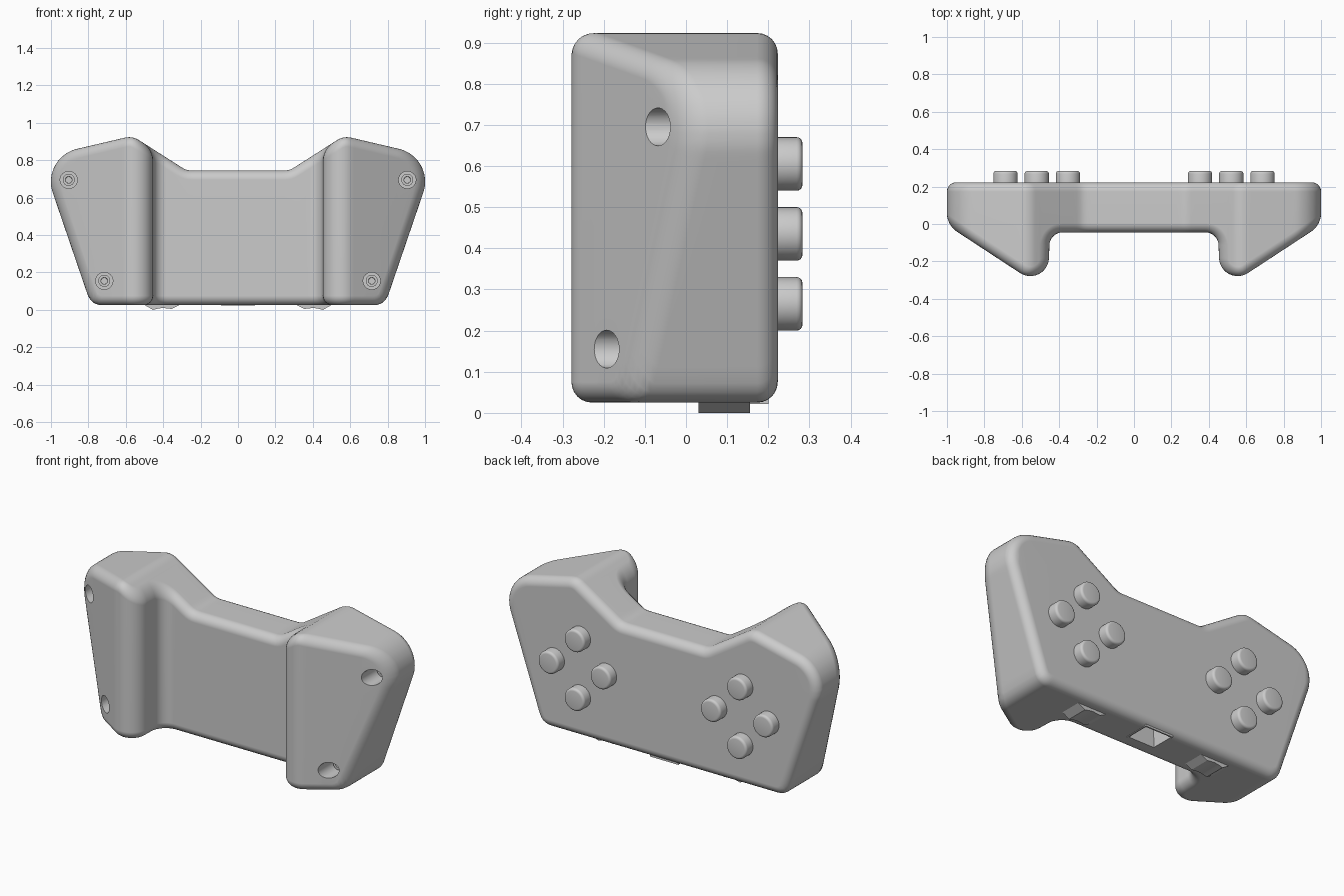
import bpy, bmesh, math
from mathutils import Vector, Matrix

if "Cube" in bpy.data.objects:
    bpy.data.objects.remove(bpy.data.objects["Cube"])

R = 0.05          # edge rounding of the shell
BACK = 0.223      # y of the flat button face
STEPS = 6


def add_object(name, bm, smooth=True):
    mesh = bpy.data.meshes.new(name)
    bmesh.ops.recalc_face_normals(bm, faces=bm.faces)
    bm.to_mesh(mesh)
    bm.free()
    ob = bpy.data.objects.new(name, mesh)
    bpy.context.collection.objects.link(ob)
    if smooth:
        shade(ob)
    return ob


def shade(ob):
    bpy.ops.object.select_all(action='DESELECT')
    ob.select_set(True)
    bpy.context.view_layer.objects.active = ob
    bpy.ops.object.shade_smooth_by_angle(angle=math.radians(32))


def fillet(poly, d, n=12):
    """Open path with rounded corners, shifted d to its left (inside)."""
    p = [Vector(q[:2]) for q in poly]
    left = lambda v: Vector((-v.y, v.x))
    dirs = [(b - a).normalized() for a, b in zip(p, p[1:])]
    out = [p[0] + d * left(dirs[0])]
    for i in range(1, len(p) - 1):
        a, b, r = dirs[i - 1], dirs[i], poly[i][2]
        turn = math.atan2(a.x * b.y - a.y * b.x, a.dot(b))
        sgn = 1 if turn > 0 else -1
        c = p[i] - a * r * math.tan(abs(turn) / 2) + sgn * r * left(a)
        for j in range(n + 1):
            nj = Matrix.Rotation(turn * j / n, 2) @ left(a)
            out.append(c + (d - sgn * r) * nj)
    out.append(p[-1] + d * left(dirs[-1]))
    return out


def interp(chain, x):
    for a, b in zip(chain, chain[1:]):
        if x <= b.x and b.x > a.x:
            return a.y + (b.y - a.y) * (x - a.x) / (b.x - a.x)
    return chain[-1].y


# Right half of the front outline (x, z, radius) and of the top profile (x, y, radius)
OUTLINE = [(0, 0.025), (0.785, 0.025, 0.08), (1.055, 0.815, 0.18),
           (0.565, 0.93, 0.1), (0.275, 0.745, 0.08), (0, 0.745)]
PROFILE = [(0, -0.045), (0.45, -0.045, 0.07), (0.46, -0.36, 0.1), (1.0, -0.006)]


def ring(p_inset, q_inset, flat_y=None):
    q = fillet(OUTLINE, q_inset, 20)
    m = max(range(len(q)), key=lambda i: q[i].x)
    low, high, xmax = q[:m + 1], q[m:][::-1], q[m].x
    p = fillet(PROFILE, p_inset)
    pts = [p[0].lerp(p[1], i / 20) for i in range(20)] + p[1:-1]
    a, b = p[-2], p[-1]
    for i in range(1, 41):
        x = a.x + (xmax - a.x) * math.sin(i / 40 * math.pi / 2)
        pts.append(a + (b - a) * ((x - a.x) / (b.x - a.x)))
    pts[-1].x = xmax
    ys = [v.y if flat_y is None else flat_y for v in pts]
    top = [(v.x, y, interp(high, v.x)) for v, y in zip(pts, ys)]
    bot = [(v.x, y, interp(low, v.x)) for v, y in zip(pts, ys)]
    return top + bot[:-1][::-1]


# Shell: rings step round the front edge, along the sides, then round the back edge
rings = []
for k in range(STEPS + 1):
    t = math.pi / 2 * k / STEPS
    rings.append(ring(R * (1 - math.cos(t)), R * (1 - math.sin(t))))
for k in range(STEPS + 1):
    t = math.pi / 2 * k / STEPS
    rings.append(ring(R, R * (1 - math.cos(t)), BACK - R + R * math.sin(t)))

bm = bmesh.new()
for side in (1, -1):
    vs = [[bm.verts.new((side * x, y, z)) for x, y, z in r] for r in rings]
    L = len(rings[0])
    for r0, r1 in zip(vs, vs[1:]):
        for i in range(L - 1):
            bm.faces.new((r0[i], r0[i + 1], r1[i + 1], r1[i]))
    for cap in (vs[0], vs[-1]):
        for i in range(L // 2):
            loop = (cap[i], cap[i + 1], cap[L - 2 - i], cap[L - 1 - i])
            bm.faces.new(list(dict.fromkeys(loop)))
bmesh.ops.remove_doubles(bm, verts=bm.verts, dist=1e-5)
shell = add_object("controller_shell", bm, smooth=False)


def add_cylinder(bm, x, z, y0, y1, r, n=32):
    """Cylinder along y."""
    mat = Matrix.Translation((x, (y0 + y1) / 2, z)) @ Matrix.Rotation(math.pi / 2, 4, 'X')
    bmesh.ops.create_cone(bm, cap_ends=True, segments=n, radius1=r, radius2=r,
                          depth=y1 - y0, matrix=mat)


def add_box(bm, lo, hi):
    lo, hi = Vector(lo), Vector(hi)
    mat = Matrix.Translation((lo + hi) / 2) @ Matrix.Diagonal((*(hi - lo), 1))
    bmesh.ops.create_cube(bm, size=1, matrix=mat)


# Screw holes and socket opening
SCREWS = [(s * x, z, y) for s in (1, -1)
          for x, z, y in ((0.905, 0.695, 0.06), (0.715, 0.155, -0.07))]
bm = bmesh.new()
for x, z, y in SCREWS:
    add_cylinder(bm, x, z, -0.4, y, 0.046)
add_box(bm, (-0.085, 0.055, -0.05), (0.085, 0.195, 0.22))
cutter = add_object("hole_cutter", bm, smooth=False)
cutter.hide_render = True
mod = shell.modifiers.new("holes", 'BOOLEAN')
mod.operation, mod.solver, mod.object = 'DIFFERENCE', 'EXACT', cutter
bpy.context.view_layer.objects.active = shell
bpy.ops.object.modifier_apply(modifier=mod.name)
bpy.data.objects.remove(cutter)
shade(shell)
shell.modifiers.new("normals", 'WEIGHTED_NORMAL').keep_sharp = True


def recess(bm, direction, rim, depth):
    bm.normal_update()
    f = max(bm.faces, key=lambda f: f.normal.dot(Vector(direction)))
    bmesh.ops.inset_individual(bm, faces=[f], thickness=rim)
    bmesh.ops.inset_individual(bm, faces=[f], thickness=0.001, depth=-depth)


# Screw heads with a sunk drive
for x, z, y in SCREWS:
    bm = bmesh.new()
    add_cylinder(bm, x, z, y - 0.035, y + 0.01, 0.032, 24)
    recess(bm, (0, -1, 0), 0.014, 0.02)
    add_object("screw", bm)

# Round buttons in two diamonds on the back
for cx in (-0.52, 0.52):
    for dx, dz in ((0.167, 0), (-0.167, 0), (0, 0.17), (0, -0.17)):
        bm = bmesh.new()
        add_cylinder(bm, cx + dx, 0.435 + dz, 0.2, 0.283, 0.065, 40)
        bm.normal_update()
        cap = max(bm.faces, key=lambda f: f.normal.y)
        bmesh.ops.bevel(bm, geom=list(cap.edges), offset=0.014, segments=4,
                        profile=0.5, affect='EDGES')
        add_object("round_button", bm)

# Rocker buttons on the underside
ROCKER = [(0.31, 0.06), (0.31, 0.027), (0.355, 0.005), (0.38, 0.008), (0.405, 0.01),
          (0.43, 0.006), (0.455, 0.0), (0.5, 0.026), (0.5, 0.06)]
for s in (1, -1):
    bm = bmesh.new()
    face = bm.faces.new([bm.verts.new((s * x, 0.03, z)) for x, z in ROCKER])
    ext = bmesh.ops.extrude_face_region(bm, geom=[face])
    bmesh.ops.translate(bm, vec=(0, 0.125, 0),
                        verts=[v for v in ext["geom"] if isinstance(v, bmesh.types.BMVert)])
    add_object("rocker_button", bm)

# Cable socket with contact pins
bm = bmesh.new()
add_box(bm, (-0.09, 0.05, 0.022), (0.09, 0.2, 0.24))
recess(bm, (0, 0, -1), 0.011, 0.19)
add_object("cable_socket", bm)
bm = bmesh.new()
for i in range(8):
    x = -0.056 + i * 0.016
    add_box(bm, (x - 0.003, 0.155, 0.05), (x + 0.003, 0.17, 0.215))
add_object("socket_pins", bm)
